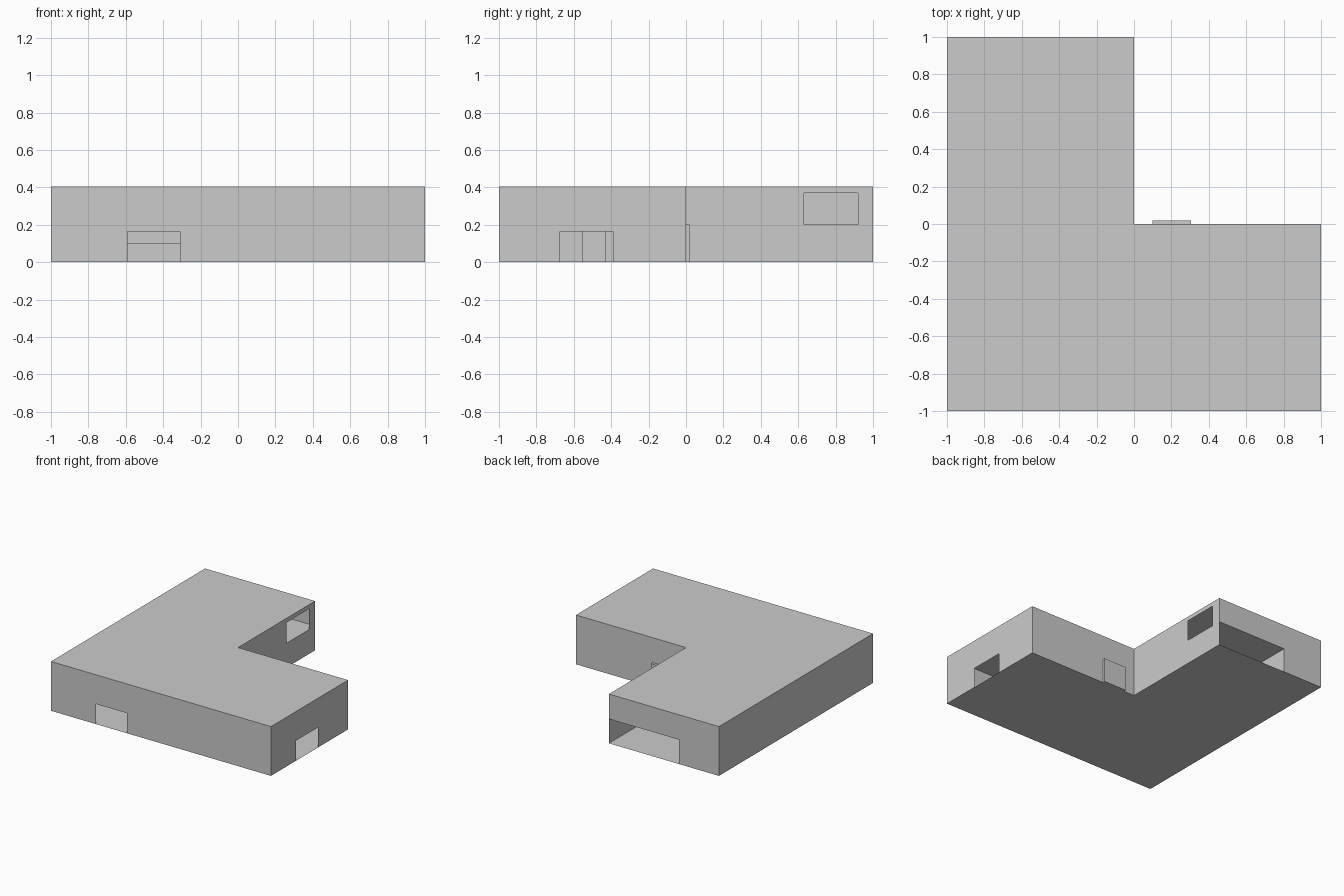
import bpy, bmesh
from mathutils import Vector

if "Cube" in bpy.data.objects:
    bpy.data.objects.remove(bpy.data.objects["Cube"])

H = 0.405                                   # building height


def finish(name, bm):
    bmesh.ops.remove_doubles(bm, verts=bm.verts, dist=1e-5)
    me = bpy.data.meshes.new(name)
    bm.to_mesh(me)
    bm.free()
    ob = bpy.data.objects.new(name, me)
    bpy.context.collection.objects.link(ob)
    return ob


def quad(bm, *pts):
    bm.faces.new([bm.verts.new(p) for p in pts])


def wall(bm, a, b, hole=None):
    """Thin wall from a to b; hole = (start, end, bottom, top) along its length."""
    a, b = Vector((*a, 0)), Vector((*b, 0))
    length = (b - a).length
    d = (b - a).normalized()
    us, zs = {0, length}, {0, H}
    if hole:
        us |= set(hole[:2])
        zs |= set(hole[2:])
    us, zs = sorted(us), sorted(zs)
    up = Vector((0, 0, 1))
    for u0, u1 in zip(us, us[1:]):
        for z0, z1 in zip(zs, zs[1:]):
            if hole and hole[0] <= u0 < hole[1] and hole[2] <= z0 < hole[3]:
                continue
            quad(bm, a + d * u0 + up * z0, a + d * u1 + up * z0,
                 a + d * u1 + up * z1, a + d * u0 + up * z1)


def box(name, lo, hi):
    bm = bmesh.new()
    bmesh.ops.create_cube(bm, size=1)
    for v in bm.verts:
        v.co = [(l + h) / 2 + c * (h - l) for l, h, c in zip(lo, hi, v.co)]
    return finish(name, bm)


# L-shaped hollow shell: walls anticlockwise with their openings
corners = [(-1, -1), (1, -1), (1, 0), (0, 0), (0, 1), (-1, 1)]
holes = {0: (0.41, 0.69, 0, 0.165),         # front window
         1: (0.325, 0.61, 0, 0.165),        # right window
         3: (0.63, 0.92, 0.2, 0.37),        # upper window facing the yard
         4: (0, 0.637, 0, 0.2)}             # garage opening
bm = bmesh.new()
for i, p in enumerate(corners):
    wall(bm, p, corners[(i + 1) % len(corners)], holes.get(i))
quad(bm, *[(x, y, H) for x, y in corners])
quad(bm, *[(x, y, 0) for x, y in reversed(corners)])
finish("building_shell", bm)

# garage bay lining behind the opening: ceiling, side and end
x0, y0, h = -0.637, 0.36, 0.2
bm = bmesh.new()
quad(bm, (x0, y0, h), (x0, 1, h), (0, 1, h), (0, y0, h))
quad(bm, (x0, y0, 0), (x0, 1, 0), (x0, 1, h), (x0, y0, h))
quad(bm, (x0, y0, 0), (x0, y0, h), (0, y0, h), (0, y0, 0))
finish("garage_bay", bm)

# door slab on the yard side
box("door", (0.1, -0.005, 0), (0.305, 0.02, 0.2))

# furniture glimpsed through the windows
box("bench_seat", (-0.7, -0.555, 0), (-0.25, -0.43, 0.1))
box("bench_end", (-0.25, -0.555, 0), (-0.2, -0.43, 0.2))
